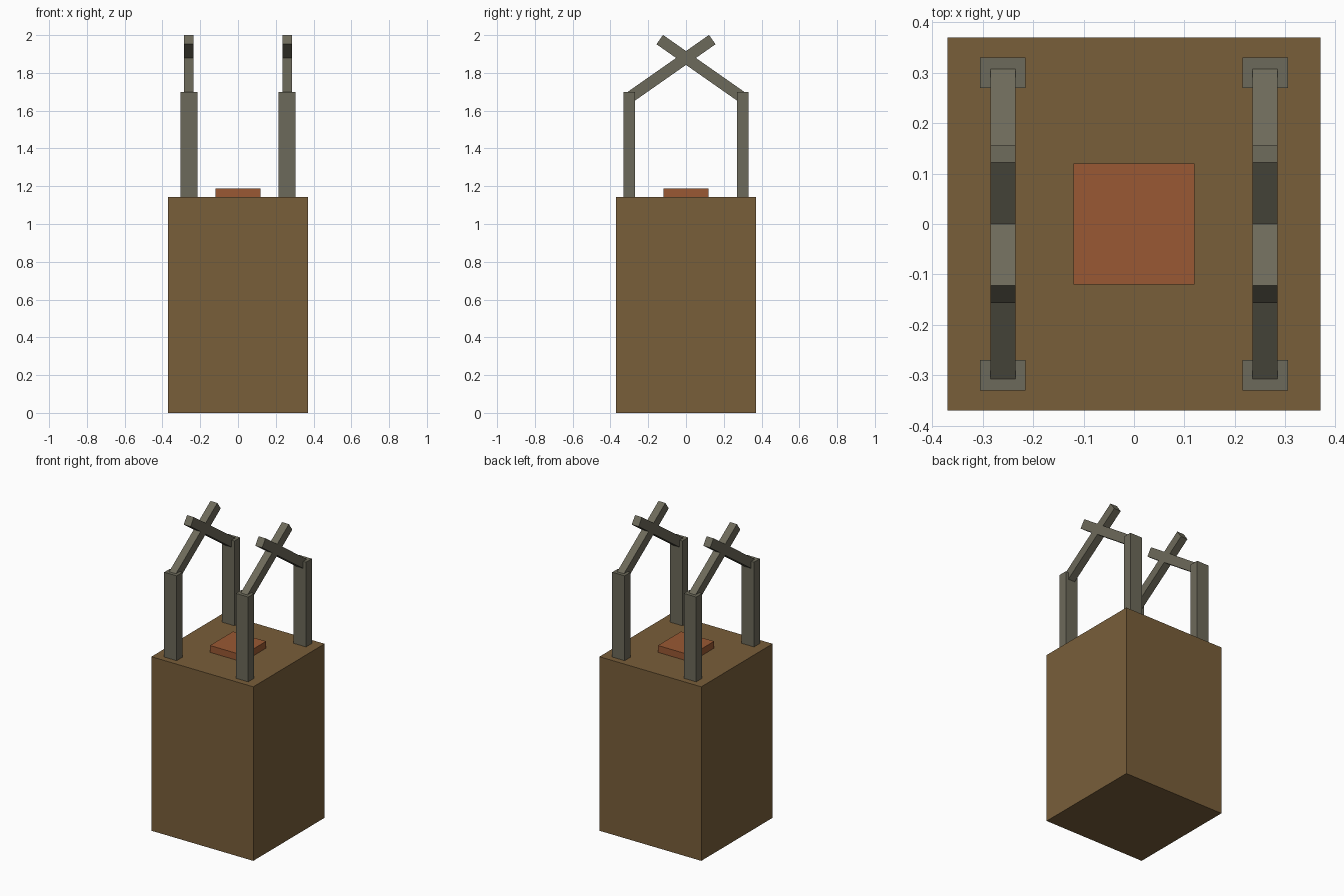
import bpy, bmesh, math
from mathutils import Matrix

if "Cube" in bpy.data.objects:
    bpy.data.objects.remove(bpy.data.objects["Cube"])


def material(name, rgb):
    m = bpy.data.materials.new(name)
    m.diffuse_color = (*rgb, 1)
    m.use_nodes = True
    m.node_tree.nodes["Principled BSDF"].inputs["Base Color"].default_value = m.diffuse_color
    return m


BROWN = material("brown", (0.19, 0.112, 0.042))
GREY = material("weathered grey", (0.152, 0.144, 0.103))
RUST = material("rust orange", (0.32, 0.099, 0.033))


def box(name, size, centre, mat, tilt=0.0):
    """Box of a given size, tilted about the x axis."""
    me = bpy.data.meshes.new(name)
    bm = bmesh.new()
    bmesh.ops.create_cube(bm, size=1, matrix=Matrix.Diagonal((*size, 1)))
    bm.to_mesh(me)
    bm.free()
    me.materials.append(mat)
    ob = bpy.data.objects.new(name, me)
    ob.location = centre
    ob.rotation_euler.x = tilt
    bpy.context.collection.objects.link(ob)
    return ob


# Body and the raised plate on top
BASE = 1.143
box("body", (0.74, 0.74, BASE), (0, 0, BASE / 2), BROWN)
box("top_plate", (0.24, 0.24, 0.045), (0, 0, BASE + 0.0225), RUST)

# Crossed beams run from a post head up past the middle
TILT = math.radians(35)
Y0, Y1, ZC = -0.293, 0.139, 1.879
length = (Y1 - Y0) / math.cos(TILT)
ymid = (Y0 + Y1) / 2
zmid = ZC + ymid * math.tan(TILT)

for sx, side in ((-1, "left"), (1, "right")):
    for sy, end in ((-1, "front"), (1, "back")):
        box(f"{side}_{end}_post", (0.09, 0.06, 1.70 - BASE),
            (sx * 0.26, sy * 0.30, (1.70 + BASE) / 2), GREY)
        box(f"{side}_{end}_beam", (0.05, length, 0.06),
            (sx * 0.26, -sy * ymid, zmid), GREY, -sy * TILT)
